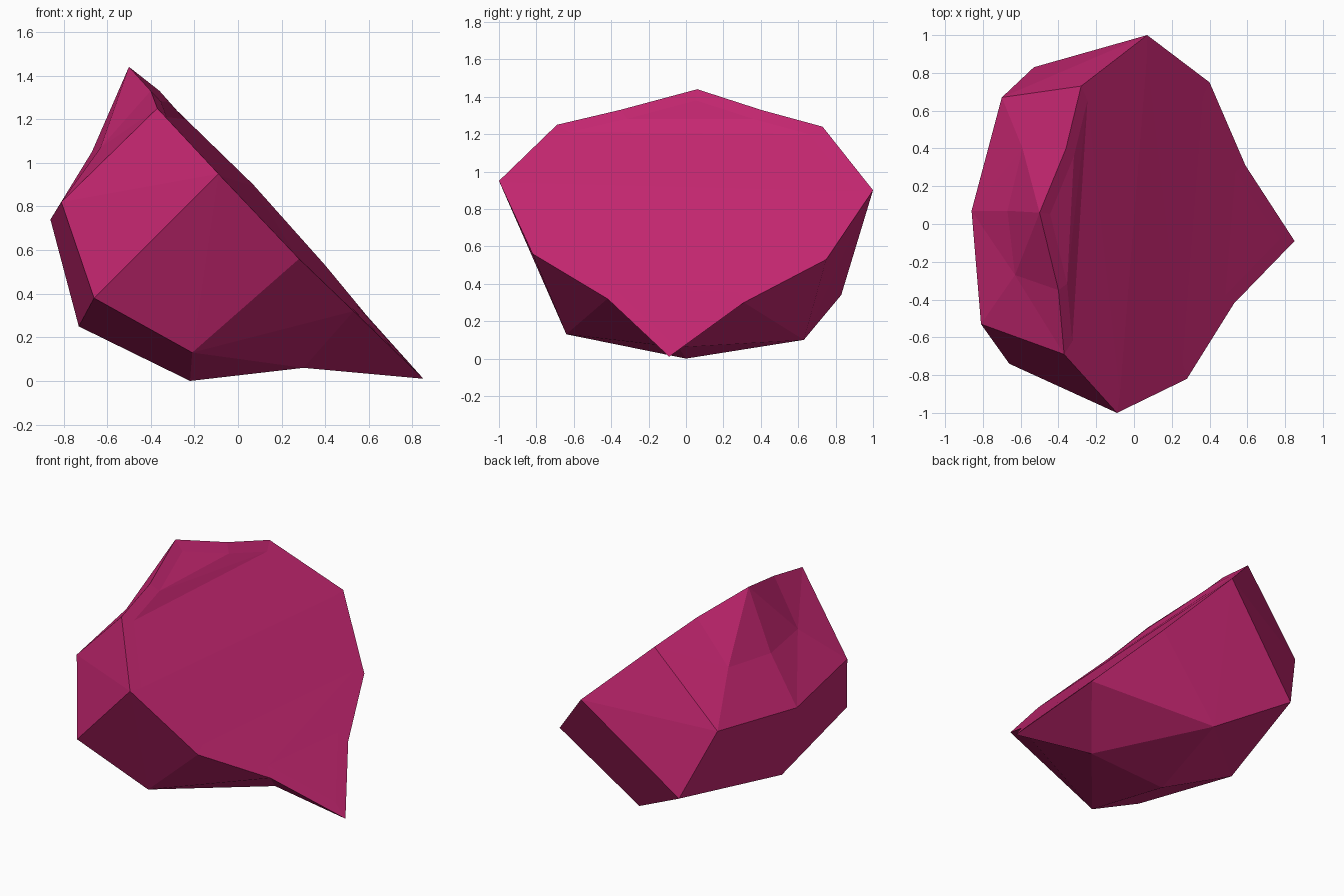
import bpy
import bmesh
from mathutils import Vector

default = bpy.data.objects.get("Cube")
if default:
    bpy.data.objects.remove(default, do_unlink=True)

# Single flat colour
crimson = bpy.data.materials.new("crimson_stone")
crimson.use_nodes = True
crimson.diffuse_color = (0.56, 0.02, 0.165, 1)
shader = crimson.node_tree.nodes["Principled BSDF"]
shader.inputs["Base Color"].default_value = crimson.diffuse_color
shader.inputs["Roughness"].default_value = 0.8

# Rim of the broad sloping cut, starting at the front corner
rim = [(-.09, -1, .95), (.28, -.82, .56), (.53, -.42, .32), (.85, -.09, .01),
       (.59, .31, .3), (.4, .75, .53), (.07, 1, .9), (-.28, .73, 1.24),
       (-.36, .4, 1.33), (-.5, .06, 1.44), (-.4, -.35, 1.33), (-.37, -.69, 1.25)]

# Named corners of the rough underside and back
front_low, front_high = (-.66, -.74, .38), (-.81, -.53, .82)
under_front, under_tip, under_back = (-.21, -.64, .13), (.3, -.04, .06), (-.1, .63, .1)
back_low, back_high = (-.53, .83, .34), (-.7, .67, .77)
crest_back, crest_mid, crest_front = (-.59, .4, 1.06), (-.67, .07, 1.05), (-.63, -.27, 1.07)
keel_base, keel_heel, keel_side = (-.22, 0, 0), (-.73, .04, .25), (-.86, .07, .74)

# Rings matched corner for corner with the rim; repeated corners close to points
belt = [front_low, under_front, under_front, under_tip, under_back, under_back,
        back_low, back_high, crest_back, crest_mid, crest_front, front_high]
keel = [keel_heel] + [keel_base] * 5 + [keel_heel] + [keel_side] * 5

# Slightly inset ring on the sloping cut
centre = sum((Vector(p) for p in rim), Vector()) / len(rim)
inset = [centre.lerp(Vector(p), .9) for p in rim]

bm = bmesh.new()
cache = {}


def corner(point):
    key = tuple(round(c, 4) for c in point)
    if key not in cache:
        cache[key] = bm.verts.new(key)
    return cache[key]


def add_face(points):
    verts = list(dict.fromkeys(corner(p) for p in points))
    if len(verts) > 2:
        bm.faces.new(verts)


# Loft from the inset cut, over the rim, down to the keel
rings = [inset, rim, belt, keel]
count = len(rim)
for upper, lower in zip(rings, rings[1:]):
    for i in range(count):
        j = (i + 1) % count
        add_face((upper[i], upper[j], lower[j], lower[i]))

# Close the cut with strips running front to back
tip = count // 4
for k in range(count // 2):
    add_face((inset[tip - k], inset[tip - k - 1],
              inset[(tip + k + 1) % count], inset[(tip + k) % count]))

bmesh.ops.triangulate(bm, faces=bm.faces[:], quad_method="SHORT_EDGE")
bmesh.ops.recalc_face_normals(bm, faces=bm.faces[:])

mesh = bpy.data.meshes.new("stone_shard")
bm.to_mesh(mesh)
bm.free()
mesh.materials.append(crimson)
shard = bpy.data.objects.new("stone_shard", mesh)
bpy.context.collection.objects.link(shard)
